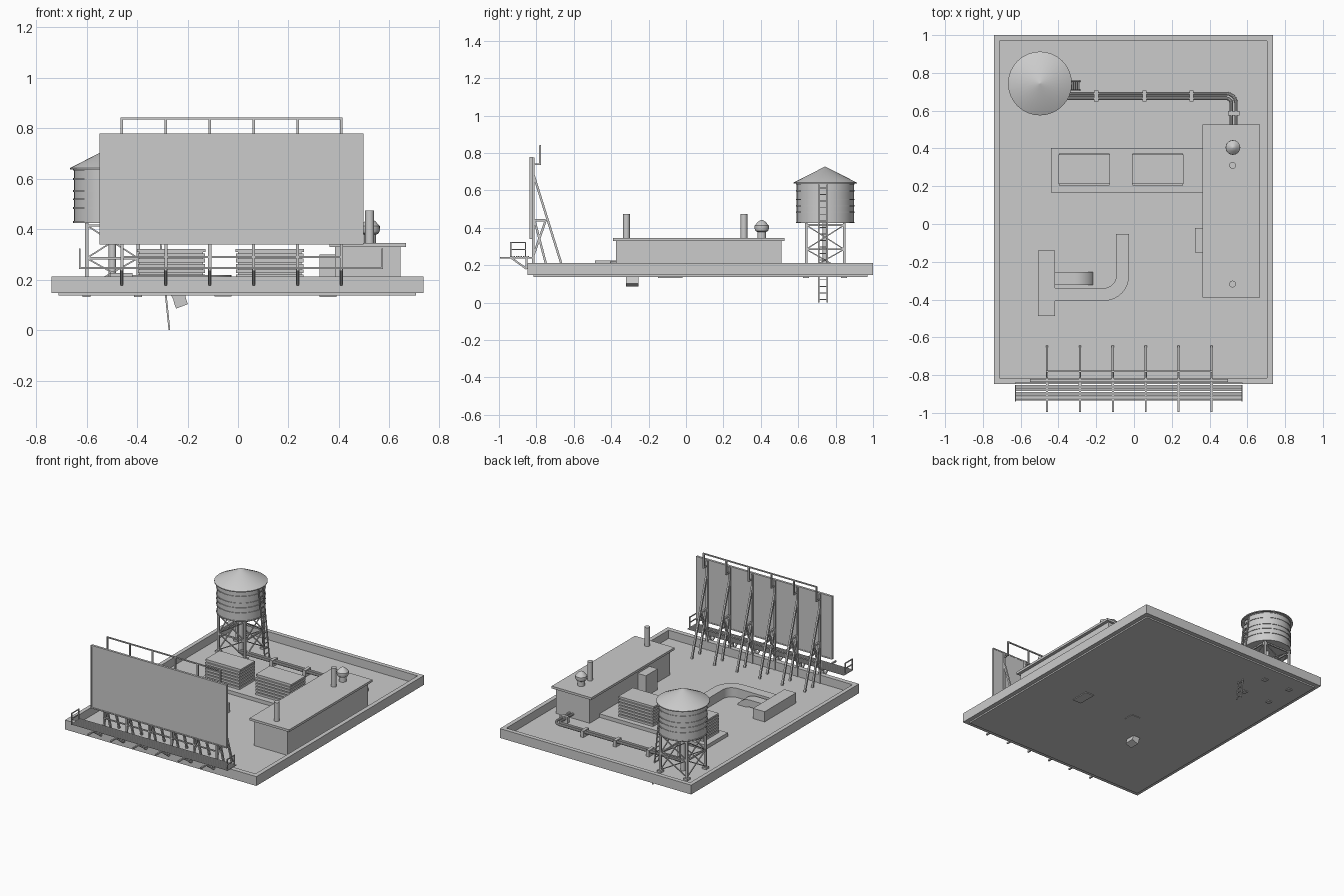
import bpy, bmesh, math
from mathutils import Vector

cube = bpy.data.objects.get("Cube")
if cube:
    bpy.data.objects.remove(cube, do_unlink=True)

grey = bpy.data.materials.new("plain_grey")
grey.use_nodes = True
GREY = (0.6, 0.6, 0.6, 1)
grey.diffuse_color = GREY
grey.node_tree.nodes["Principled BSDF"].inputs["Base Color"].default_value = GREY


class Part:
    """Collects simple solids into one named mesh object."""

    def __init__(self, name):
        self.name, self.bm = name, bmesh.new()

    def rings(self, rings, cap=True):
        loops = [[self.bm.verts.new(p) for p in r] for r in rings]
        n = len(loops[0])
        for a, b in zip(loops, loops[1:]):
            for i in range(n):
                j = (i + 1) % n
                self.bm.faces.new((a[i], a[j], b[j], b[i]))
        if cap:
            self.bm.faces.new(loops[0][::-1])
            self.bm.faces.new(loops[-1])

    def box(self, x0, x1, y0, y1, z0, z1):
        self.rings([[(x0, y0, z), (x1, y0, z), (x1, y1, z), (x0, y1, z)] for z in (z0, z1)])

    def sweep(self, pts, w, h, ref):
        # rectangular section carried along a planar path with normal ref
        pts, ref = [Vector(p) for p in pts], Vector(ref)
        out = []
        for i, p in enumerate(pts):
            t = (pts[min(i + 1, len(pts) - 1)] - pts[max(i - 1, 0)]).normalized()
            s = t.cross(ref).normalized() * w / 2
            u = ref * h / 2
            out.append([p - s - u, p + s - u, p + s + u, p - s + u])
        self.rings(out)

    def beam(self, a, b, w=0.01):
        d = (Vector(b) - Vector(a)).normalized()
        axis = Vector((1, 0, 0)) if abs(d.x) < 0.7 else Vector((0, 1, 0))
        self.sweep([a, b], w, w, (axis - d * axis.dot(d)).normalized())

    def tube(self, pts, r, n=10):
        # round pipe along a path lying in a horizontal plane
        pts = [Vector(p) for p in pts]
        out = []
        for i, p in enumerate(pts):
            t = (pts[min(i + 1, len(pts) - 1)] - pts[max(i - 1, 0)]).normalized()
            s = t.cross(Vector((0, 0, 1)))
            out.append([p + s * r * math.cos(k * math.tau / n)
                        + Vector((0, 0, r * math.sin(k * math.tau / n))) for k in range(n)])
        self.rings(out)

    def lathe(self, x, y, profile, n=32):
        self.rings([[(x + r * math.cos(k * math.tau / n), y + r * math.sin(k * math.tau / n), z)
                     for k in range(n)] for r, z in profile])

    def done(self, smooth=False):
        bmesh.ops.recalc_face_normals(self.bm, faces=self.bm.faces[:])
        me = bpy.data.meshes.new(self.name)
        self.bm.to_mesh(me)
        self.bm.free()
        me.materials.append(grey)
        ob = bpy.data.objects.new(self.name, me)
        bpy.context.collection.objects.link(ob)
        if smooth:
            bpy.ops.object.select_all(action='DESELECT')
            ob.select_set(True)
            bpy.context.view_layer.objects.active = ob
            bpy.ops.object.shade_smooth_by_angle(angle=math.radians(35))


def arc(cx, cy, r, a0, a1, n=8):
    angles = [math.radians(a0 + (a1 - a0) * i / n) for i in range(n + 1)]
    return [(cx + r * math.cos(a), cy + r * math.sin(a)) for a in angles]


FLOOR = 0.155

# Roof deck and parapet
p = Part("roof_deck")
p.box(-0.712, 0.705, -0.815, 0.97, 0.137, FLOOR)
p.done()
p = Part("parapet")
p.box(-0.74, -0.712, -0.848, 1.0, 0.147, 0.212)
p.box(0.705, 0.735, -0.848, 1.0, 0.147, 0.212)
p.box(-0.712, 0.705, -0.848, -0.815, 0.147, 0.212)
p.box(-0.712, 0.705, 0.97, 1.0, 0.147, 0.212)
p.done()

# Billboard panel with a thin raised frame
p = Part("billboard_panel")
p.box(-0.545, 0.493, -0.832, -0.822, 0.345, 0.775)
p.done()
p = Part("billboard_frame")
for z in (0.34, 0.772):
    p.box(-0.55, 0.498, -0.836, -0.82, z, z + 0.008)
for x in (-0.55, 0.49):
    p.box(x, x + 0.008, -0.836, -0.82, 0.34, 0.78)
p.done()

# Six trusses, catwalk brackets and top rail posts
trusses, brackets, rail = Part("billboard_trusses"), Part("catwalk_brackets"), Part("top_rail")
xs = [-0.46 + 0.174 * i for i in range(6)]
for x in xs:
    for a, b in [((-0.817, FLOOR), (-0.817, 0.775)), ((-0.82, 0.70), (-0.65, FLOOR)),
                 ((-0.82, 0.44), (-0.75, 0.44)), ((-0.75, 0.44), (-0.82, 0.24)),
                 ((-0.81, 0.44), (-0.735, FLOOR))]:
        trusses.beam((x, *a), (x, *b), 0.012)
    brackets.beam((x, -0.995, 0.24), (x, -0.815, 0.24))
    brackets.beam((x, -0.935, 0.24), (x, -0.852, 0.18))
    brackets.box(x - 0.007, x + 0.007, -0.857, -0.847, 0.18, 0.24)
    rail.beam((x, -0.825, 0.74), (x, -0.78, 0.74), 0.008)
    rail.beam((x, -0.78, 0.736), (x, -0.78, 0.84), 0.01)
trusses.beam((xs[0], -0.82, 0.29), (xs[-1], -0.82, 0.29), 0.008)
rail.beam((xs[0] - 0.005, -0.78, 0.838), (xs[-1] + 0.005, -0.78, 0.838), 0.008)
for part in (trusses, brackets, rail):
    part.done()

# Catwalk grating and end guards
p = Part("catwalk")
for i in range(8):
    y = -0.931 + 0.0125 * i
    p.box(-0.63, 0.575, y - 0.004, y + 0.004, 0.243, 0.25)
p.done()
p = Part("catwalk_end_guards")
for x in (-0.627, 0.572):
    for y in (-0.937, -0.858):
        p.beam((x, y, 0.243), (x, y, 0.324), 0.007)
    for z in (0.285, 0.321):
        p.beam((x, -0.937, z), (x, -0.858, z), 0.006)
p.done()

# Water tower
TX, TY = -0.498, 0.744
p = Part("water_tank")
p.lathe(TX, TY, [(0.153, 0.425), (0.153, 0.64)])
p.done(True)
p = Part("tank_bands")
for z in (0.425, 0.48, 0.515, 0.548, 0.595, 0.632):
    p.lathe(TX, TY, [(0.157, z), (0.157, z + 0.007)])
p.done(True)
p = Part("tank_roof")
p.lathe(TX, TY, [(0.169, 0.636), (0.169, 0.642), (0.002, 0.727)])
p.done(True)
p = Part("tower_legs")
corners = [(TX + sx * 0.102, TY + sy * 0.102) for sx, sy in ((-1, -1), (1, -1), (1, 1), (-1, 1))]
for i, a in enumerate(corners):
    b = corners[(i + 1) % 4]
    p.box(a[0] - 0.007, a[0] + 0.007, a[1] - 0.007, a[1] + 0.007, 0.14, 0.425)
    p.box(a[0] - 0.016, a[0] + 0.016, a[1] - 0.016, a[1] + 0.016, 0.132, 0.168)
    for z in (0.285, 0.415):
        p.beam((*a, z), (*b, z), 0.009)
    for lo, hi in ((0.17, 0.285), (0.285, 0.415)):
        p.beam((*a, lo), (*b, hi), 0.006)
        p.beam((*a, hi), (*b, lo), 0.006)
p.done()
p = Part("tower_pipe")
p.lathe(TX, TY, [(0.015, FLOOR), (0.015, 0.425)], 12)
p.done(True)
p = Part("tower_ladder")
top, foot = Vector((-0.336, 0, 0.63)), Vector((-0.272, 0, 0))
for y in (0.709, 0.756):
    p.beam(top + Vector((0, y, 0)), foot + Vector((0, y, 0)), 0.007)
for i in range(18):
    c = foot.lerp(top, (i + 0.5) / 18)
    p.beam((c.x, 0.709, c.z), (c.x, 0.756, c.z), 0.005)
p.done()

# Rooftop shed with door box, chimneys and vent
p = Part("shed_walls")
p.box(0.385, 0.645, -0.375, 0.51, 0.14, 0.335)
p.done()
p = Part("shed_roof")
p.box(0.362, 0.667, -0.39, 0.526, 0.329, 0.345)
p.done()
p = Part("shed_door")
p.box(0.323, 0.39, -0.15, -0.02, 0.132, 0.3)
p.done()
p = Part("chimneys")
for y in (-0.318, 0.31):
    p.lathe(0.522, y, [(0.018, 0.34), (0.018, 0.475)], 16)
p.done(True)
p = Part("roof_vent")
p.lathe(0.524, 0.405, [(0.024, 0.34), (0.024, 0.378), (0.034, 0.384), (0.039, 0.398),
                       (0.038, 0.412), (0.02, 0.432), (0.003, 0.443)], 20)
p.done(True)

# Cooling units on a shared plinth
p = Part("unit_plinth")
p.box(-0.44, 0.385, 0.168, 0.402, 0.14, 0.18)
p.done()
p = Part("cooling_units")
for x in (-0.4, -0.01):
    p.box(x + 0.01, x + 0.262, 0.214, 0.362, 0.18, 0.315)
    p.box(x, x + 0.272, 0.212, 0.368, 0.31, 0.322)
    for i in range(6):
        z = 0.184 + 0.021 * i
        p.box(x + 0.003, x + 0.269, 0.203, 0.373, z, z + 0.015)
p.done()

# Air ducts running from a long box and down through the deck
p = Part("duct_box")
p.box(-0.508, -0.418, -0.487, -0.14, 0.14, 0.226)
p.done()
p = Part("long_duct")
path = [(-0.42, -0.373)] + arc(-0.16, -0.273, 0.1, -90, 0) + [(-0.06, -0.052)]
p.sweep([(x, y, 0.187) for x, y in path], 0.068, 0.064, (0, 0, 1))
p.box(-0.094, -0.026, -0.12, -0.052, 0.133, 0.19)
p.done(True)
p = Part("short_duct")
path = [(-0.42, 0.187)] + arc(-0.315, 0.1, 0.087, 90, 8)
p.sweep([(x, -0.288, z) for x, z in path] + [(-0.222, -0.288, 0.094)], 0.05, 0.068, (0, 1, 0))
p.done(True)

# Paired water pipes with clamps
p = Part("water_pipes")
for off in (0, 0.025):
    path = [(-0.46, 0.665 + off)] + arc(0.49, 0.64, 0.025 + off, 90, 0, 6) + [(0.515 + off, 0.5)]
    p.tube([(x, y, 0.185) for x, y in path], 0.009)
p.done(True)
p = Part("pipe_clamps")
for x in (-0.2, 0.055, 0.305):
    p.box(x - 0.011, x + 0.011, 0.648, 0.708, FLOOR, 0.2)
p.box(0.497, 0.558, 0.575, 0.597, FLOOR, 0.2)
p.done()
